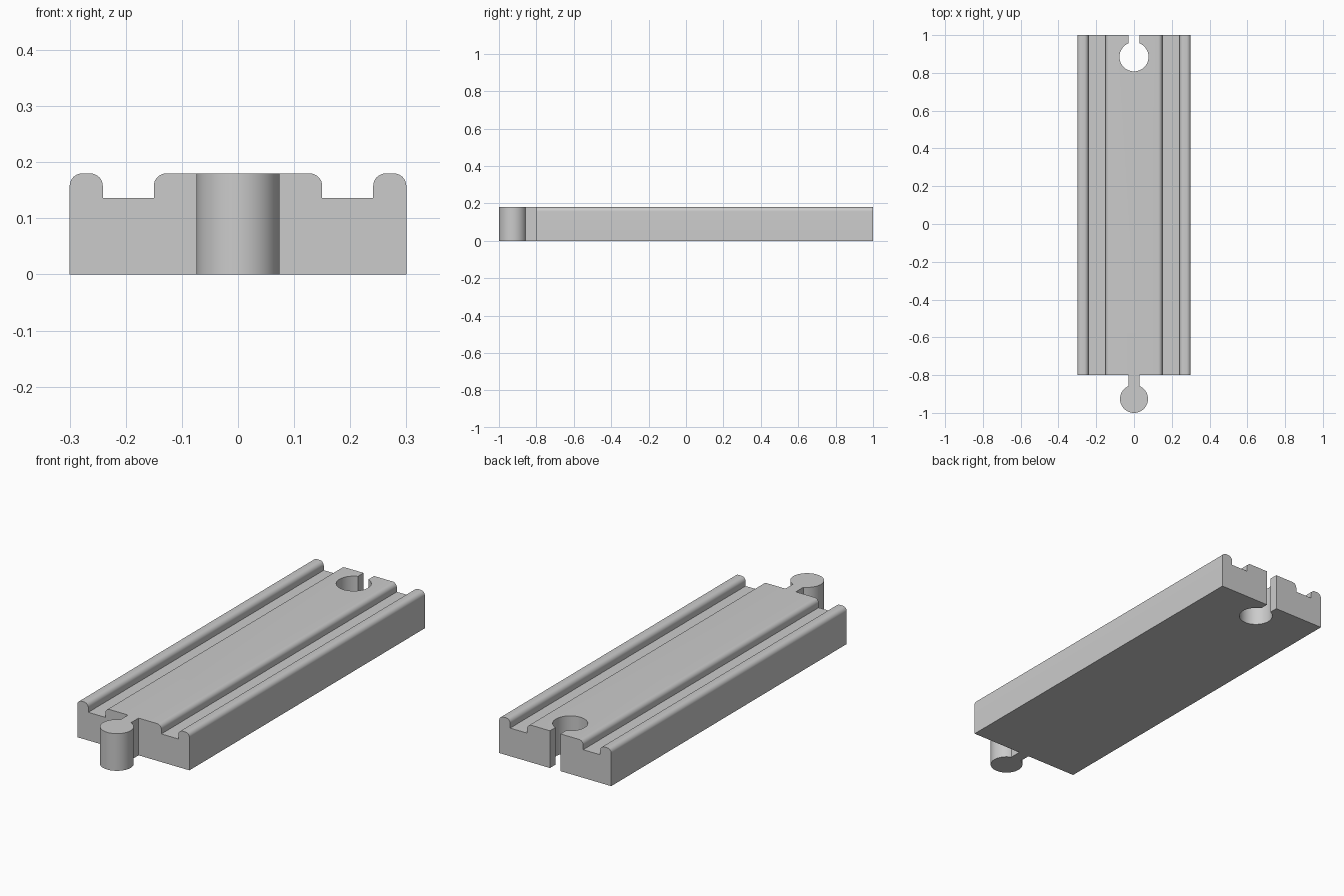
import bpy, bmesh, math

if "Cube" in bpy.data.objects:
    bpy.data.objects.remove(bpy.data.objects["Cube"])

wood = bpy.data.materials.new("plain grey")
wood.diffuse_color = (0.6, 0.6, 0.6, 1)
wood.use_nodes = True
wood.node_tree.nodes["Principled BSDF"].inputs["Base Color"].default_value = wood.diffuse_color
H = 0.18  # track height


def prism(name, pts, direction):
    """Extrude a closed outline along a direction."""
    bm = bmesh.new()
    face = bm.faces.new([bm.verts.new(p) for p in pts])
    new = bmesh.ops.extrude_face_region(bm, geom=[face])["geom"]
    bmesh.ops.translate(bm, vec=direction,
                        verts=[g for g in new if isinstance(g, bmesh.types.BMVert)])
    bmesh.ops.recalc_face_normals(bm, faces=bm.faces)
    mesh = bpy.data.meshes.new(name)
    bm.to_mesh(mesh)
    bm.free()
    mesh.materials.append(wood)
    ob = bpy.data.objects.new(name, mesh)
    bpy.context.collection.objects.link(ob)
    return ob


def arc(cx, cy, r, a0, a1, n):
    return [(cx + r * math.cos(math.radians(a0 + (a1 - a0) * i / n)),
             cy + r * math.sin(math.radians(a0 + (a1 - a0) * i / n))) for i in range(n + 1)]


def keyhole(name, cy, r, half, y_end, z0, z1):
    """Round knob with a straight neck reaching towards +y."""
    a = math.degrees(math.asin(half / r))
    ring = arc(0, cy, r, 90 + a, 450 - a, 56)
    outline = ring + [(half, y_end), (-half, y_end)]
    return prism(name, [(x, y, z0) for x, y in outline], (0, 0, z1 - z0))


def boolean(target, other, op):
    mod = target.modifiers.new(op.lower(), "BOOLEAN")
    mod.object, mod.operation, mod.solver = other, op, "EXACT"
    bpy.context.view_layer.objects.active = target
    bpy.ops.object.modifier_apply(modifier=mod.name)
    bpy.data.objects.remove(other)


# Track cross-section: rounded outer rail, groove, rounded centre; then mirrored
R = 0.022
right = [(0.3, 0)] + arc(0.3 - R, H - R, R, 0, 90, 8) \
    + arc(0.241 + R, H - R, R, 90, 180, 8) + [(0.241, 0.136), (0.15, 0.136)] \
    + arc(0.15 - R, H - R, R, 0, 90, 8)
section = right + [(-x, z) for x, z in reversed(right)]
track = prism("track", [(x, -0.8, z) for x, z in section], (0, 1.8, 0))

# Socket cut in the back end, peg joined on the front end
boolean(track, keyhole("socket_cutter", 0.885, 0.077, 0.028, 1.05, -0.05, H + 0.05), "DIFFERENCE")
boolean(track, keyhole("peg", -0.926, 0.074, 0.028, -0.78, 0, H), "UNION")

bpy.ops.object.select_all(action="DESELECT")
track.select_set(True)
bpy.context.view_layer.objects.active = track
bpy.ops.object.shade_smooth_by_angle(angle=math.radians(30))
